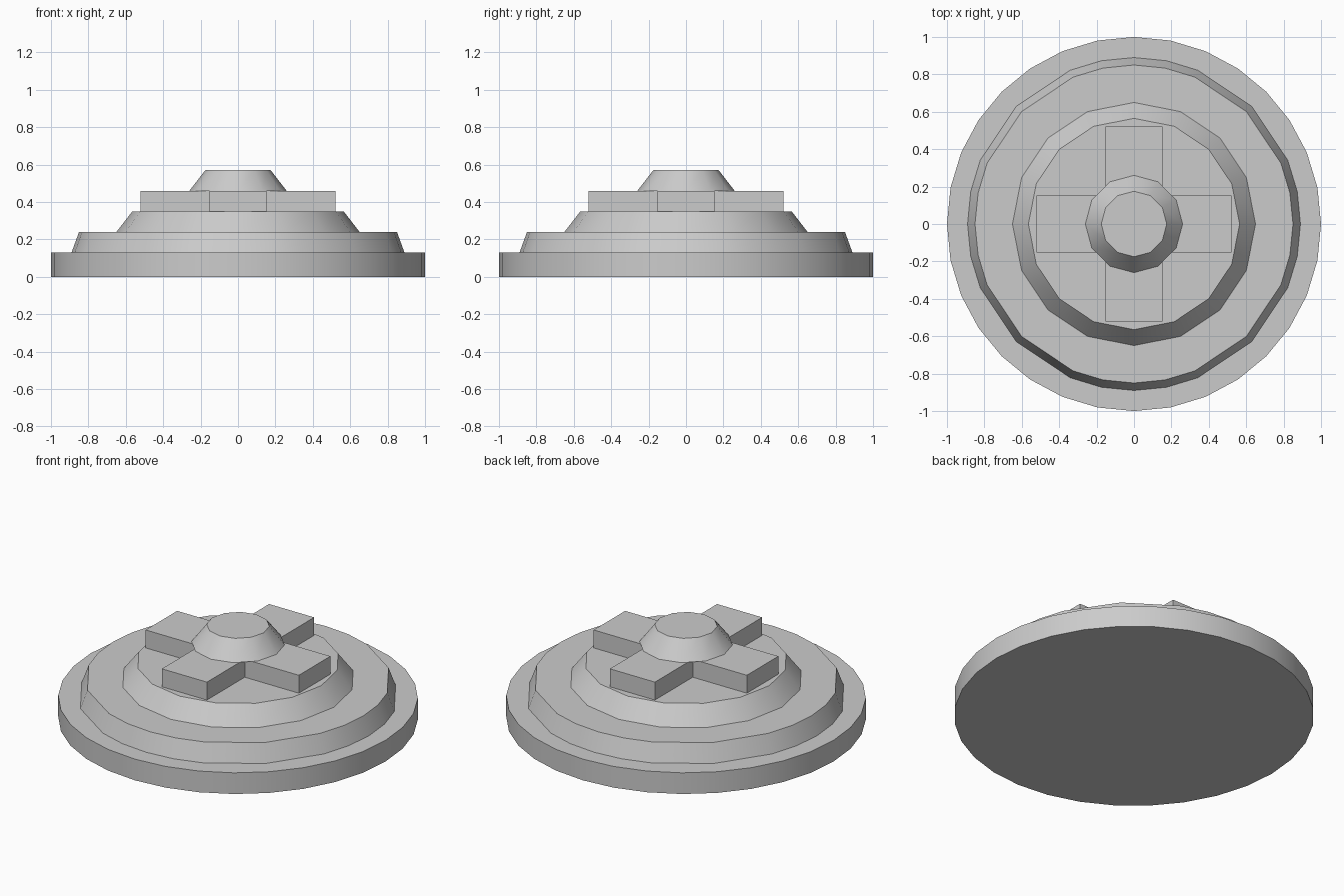
import bpy, bmesh, math

cube = bpy.data.objects.get("Cube")
if cube:
    bpy.data.objects.remove(cube, do_unlink=True)

grey = bpy.data.materials.new("plain grey")
grey.use_nodes = True
colour = (0.6, 0.6, 0.6, 1)
grey.diffuse_color = colour
grey.node_tree.nodes["Principled BSDF"].inputs["Base Color"].default_value = colour


def loft(name, lower, upper, z0, z1):
    """Closed solid between two matching outlines."""
    bm = bmesh.new()
    low = [bm.verts.new((x, y, z0)) for x, y in lower]
    top = [bm.verts.new((x, y, z1)) for x, y in upper]
    n = len(low)
    bm.faces.new(low[::-1])
    bm.faces.new(top)
    for i in range(n):
        j = (i + 1) % n
        bm.faces.new((low[i], low[j], top[j], top[i]))
    mesh = bpy.data.meshes.new(name)
    bm.to_mesh(mesh)
    bm.free()
    mesh.materials.append(grey)
    obj = bpy.data.objects.new(name, mesh)
    bpy.context.collection.objects.link(obj)
    bpy.ops.object.select_all(action="DESELECT")
    obj.select_set(True)
    bpy.context.view_layer.objects.active = obj
    bpy.ops.object.shade_smooth_by_angle(angle=math.radians(35))
    return obj


def ring(radius, angles):
    return [(radius * math.cos(a), radius * math.sin(a)) for a in angles]


def even(sides):
    return [math.tau * i / sides for i in range(sides)]


# Stepped round tiers; the second has wider facets on its diagonals
fine = even(32)
wide_diagonals = [a for i, a in enumerate(fine) if i % 8 not in (3, 5)]
tiers = [
    ("base_disc", fine, 1.0, 1.0, 0.0, 0.13),
    ("lower_tier", wide_diagonals, 0.89, 0.85, 0.13, 0.24),
    ("upper_tier", even(16), 0.65, 0.565, 0.24, 0.35),
    ("centre_knob", even(12), 0.26, 0.175, 0.46, 0.57),
]
for name, angles, r0, r1, z0, z1 in tiers:
    loft(name, ring(r0, angles), ring(r1, angles), z0, z1)

# Plus-shaped cross under the knob: one arm's corners turned four times
length, half = 0.52, 0.153
cross = []
for quarter in range(4):
    c, s = round(math.cos(quarter * math.pi / 2)), round(math.sin(quarter * math.pi / 2))
    for x, y in ((length, -half), (length, half), (half, half)):
        cross.append((c * x - s * y, s * x + c * y))
loft("cross_handle", cross, cross, 0.35, 0.46)
